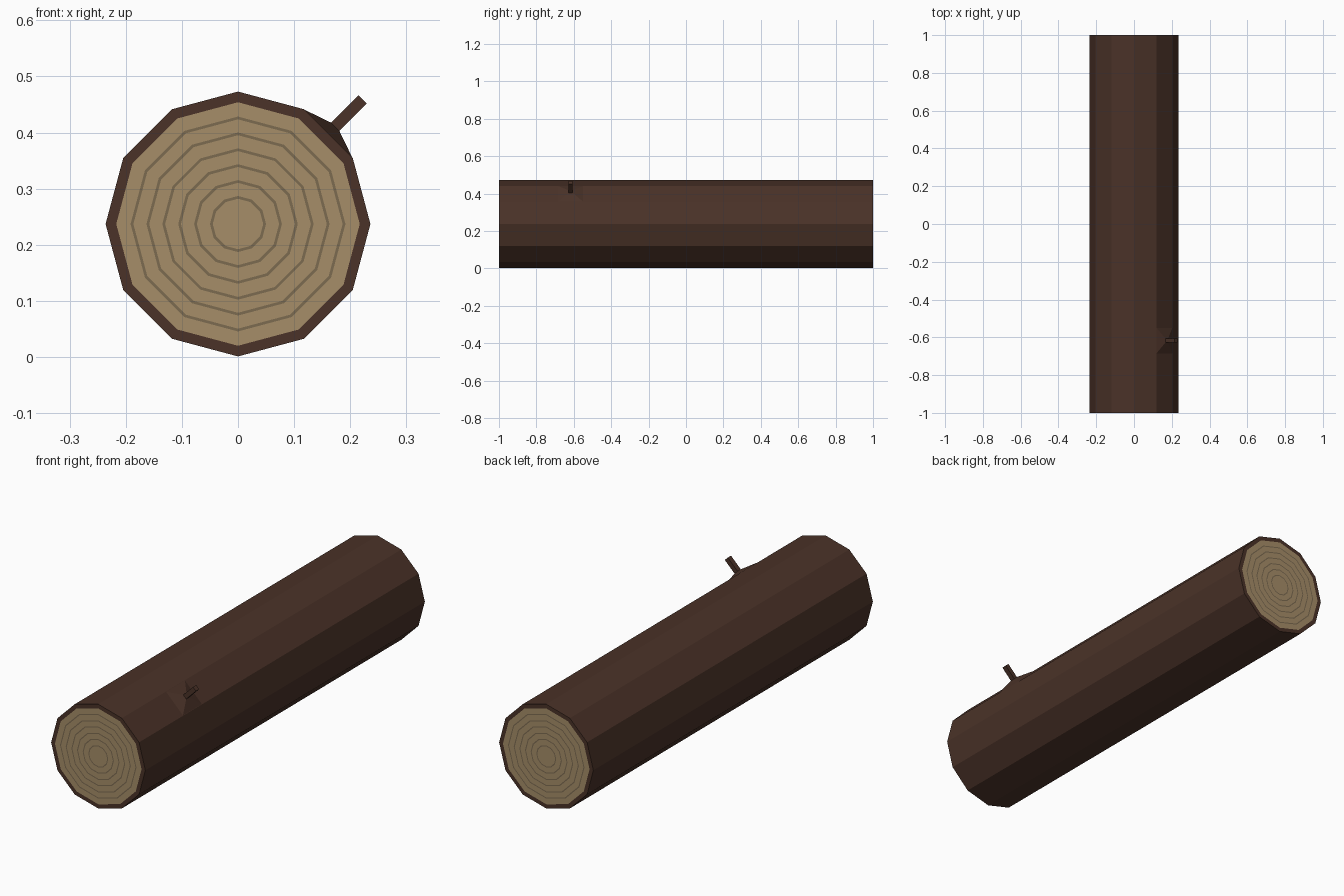
import bpy, bmesh
from math import sin, cos, pi
from mathutils import Vector

if "Cube" in bpy.data.objects:
    bpy.data.objects.remove(bpy.data.objects["Cube"])

SIDES, R, CZ, HALF = 12, 0.236, 0.237, 1.0


def material(name, rgb):
    m = bpy.data.materials.new(name)
    m.diffuse_color = (*rgb, 1)
    m.use_nodes = True
    m.node_tree.nodes["Principled BSDF"].inputs["Base Color"].default_value = m.diffuse_color
    return m


bark = material("bark", (0.069, 0.032, 0.021))
wood = material("wood", (0.38, 0.27, 0.14))
grain = material("grain", (0.20, 0.145, 0.08))


def finish(bm, name, mats):
    bmesh.ops.recalc_face_normals(bm, faces=bm.faces)
    me = bpy.data.meshes.new(name)
    bm.to_mesh(me)
    bm.free()
    for m in mats:
        me.materials.append(m)
    ob = bpy.data.objects.new(name, me)
    bpy.context.collection.objects.link(ob)
    return ob


def ring(bm, r, y):
    return [bm.verts.new((r * cos(2 * pi * i / SIDES), y, CZ + r * sin(2 * pi * i / SIDES)))
            for i in range(SIDES)]


def bridge(bm, a, b, mat=0):
    n = len(a)
    for i in range(n):
        j = (i + 1) % n
        bm.faces.new((a[i], a[j], b[j], b[i])).material_index = mat


# Trunk: bark sides, with concentric growth rings on both cut ends
bm = bmesh.new()
outer = [ring(bm, R, y) for y in (-HALF, HALF)]
bridge(bm, outer[0], outer[1])
steps = [(0.217, 0)]
for k in range(6):
    r = 0.1915 - 0.0283 * k
    steps += [(r, 1), (r - 0.005, 2)]
for edge, y in zip(outer, (-HALF, HALF)):
    prev = edge
    for r, mat in steps:
        cur = ring(bm, r, y)
        bridge(bm, prev, cur, mat)
        prev = cur
    bm.faces.new(prev).material_index = 1
finish(bm, "log", [bark, wood, grain])

# Branch local frame: outward at 45 degrees, tangent across the facet
out = Vector((1, 0, 1)).normalized()
tan = Vector((-1, 0, 1)).normalized()
origin = Vector((0, -0.617, CZ))


def square(bm, r, half_t, half_y):
    return [bm.verts.new(origin + out * r + tan * (s * half_t) + Vector((0, t * half_y, 0)))
            for s, t in ((-1, -1), (1, -1), (1, 1), (-1, 1))]


def frustum(name, sections):
    bm = bmesh.new()
    loops = [square(bm, *s) for s in sections]
    for a, b in zip(loops, loops[1:]):
        bridge(bm, a, b)
    bm.faces.new(loops[0])
    bm.faces.new(loops[-1])
    finish(bm, name, [bark])


# Swollen base where the branch leaves the trunk, then the broken twig
frustum("branch_collar", [(0.2275, 0.061, 0.069), (0.245, 0.0105, 0.0115)])
frustum("twig", [(0.235, 0.0105, 0.0115), (0.314, 0.0105, 0.0115)])
